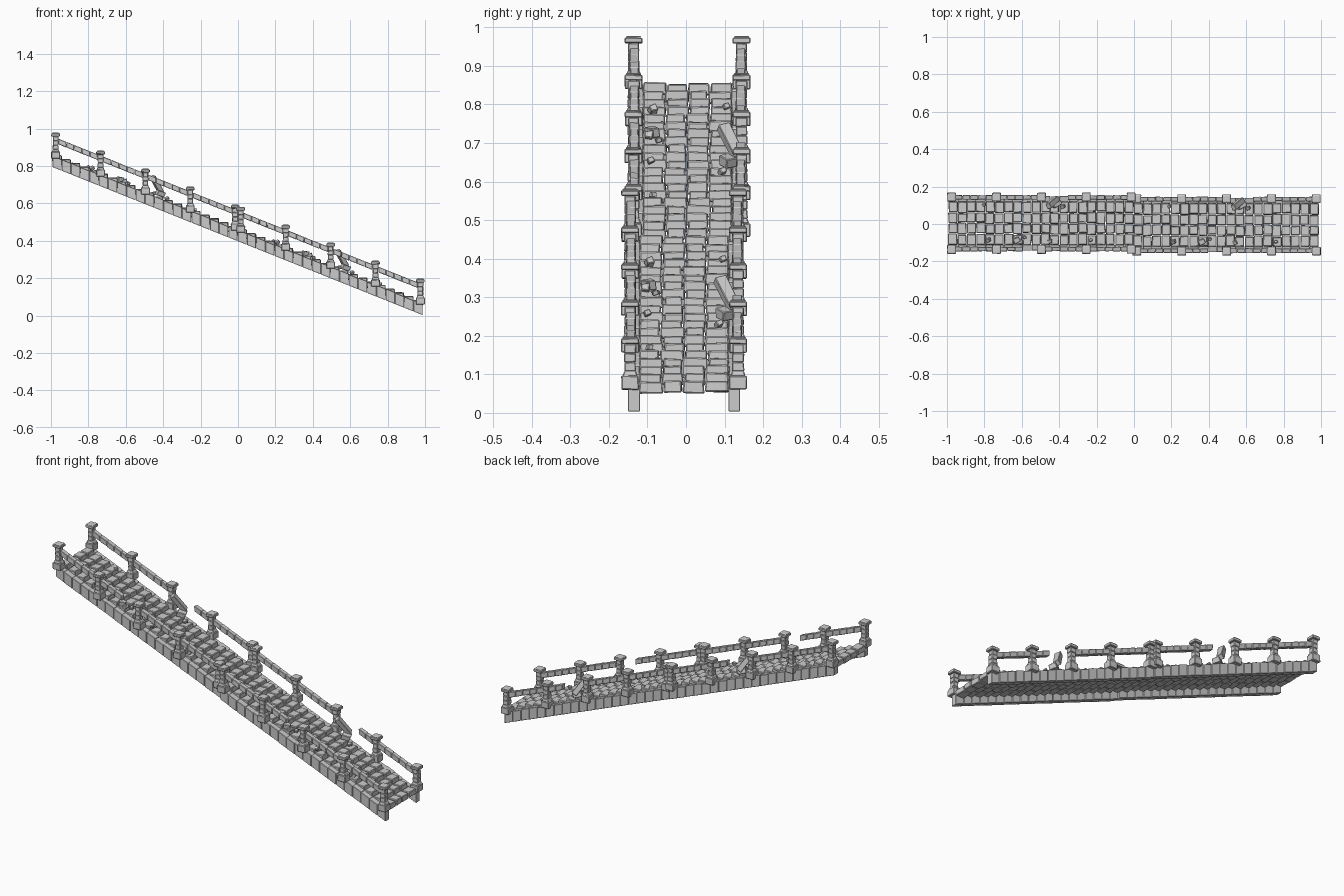
import bpy, bmesh, random
from mathutils import Vector, Matrix, Euler

if "Cube" in bpy.data.objects:
    bpy.data.objects.remove(bpy.data.objects["Cube"])

SLOPE = -0.4


def block(bm, c, size, top=1.0, shear=0.0, rot=(0, 0, 0), jit=0.0):
    """Rough stone block: optional taper, shear along x, rotation and jitter."""
    r = Euler(rot).to_matrix()
    vs = bmesh.ops.create_cube(bm, size=1)["verts"]
    for v in vs:
        k = top if v.co.z > 0 else 1.0
        p = Vector((v.co.x * size[0] * k, v.co.y * size[1] * k, v.co.z * size[2]))
        p.z += shear * p.x
        p += Vector([random.uniform(-jit, jit) for _ in range(3)])
        v.co = r @ p + Vector(c)


def finish(bm, name, bevel):
    me = bpy.data.meshes.new(name)
    bm.to_mesh(me)
    bm.free()
    ob = bpy.data.objects.new(name, me)
    bpy.context.collection.objects.link(ob)
    if bevel:
        m = ob.modifiers.new("chipped_edges", "BEVEL")
        m.width = bevel
        m.segments = 1
        m.limit_method = 'ANGLE'
    return ob


def stringers(dx, dy, dz):
    bm = bmesh.new()
    n, x0, length = 20, -0.992, 0.99
    w = length / n
    for side in (-1, 1):
        for i in range(n):
            x = x0 + (i + 0.5) * w
            h = 0.060 + random.uniform(-0.002, 0.002)
            bottom = 0.398 + SLOPE * x
            block(bm, (x + dx, side * 0.130 + dy, bottom + h / 2 + dz),
                  (w - 0.0015, 0.030 + random.uniform(-0.002, 0.003), h), shear=SLOPE)
    return bm


def treads(dx, dy, dz):
    bm = bmesh.new()
    for i in range(20):
        x = -0.968 + 0.0495 * i
        z = 0.855 - 0.0198 * i
        # four stones per step with uneven joints
        cuts = [-0.117] + [c + random.uniform(-0.006, 0.006)
                           for c in (-0.058, 0, 0.058)] + [0.117]
        for a, b in zip(cuts, cuts[1:]):
            h = 0.031 + random.uniform(-0.002, 0.002)
            block(bm, (x + dx + random.uniform(-0.002, 0.002), (a + b) / 2 + dy,
                       z - 0.0155 + random.uniform(-0.002, 0.002) + dz),
                  (0.049, b - a - 0.002, h), top=0.96, jit=0.0015)
    return bm


POST_X = [-0.975 + 0.24 * i for i in range(5)]


def posts(dx, dy, dz):
    bm = bmesh.new()
    for side in (-1, 1):
        y = side * 0.140 + dy
        for px in POST_X:
            x, t = px + dx, 0.588 + SLOPE * px + dz
            # plinth, flared foot, stacked shaft, cap
            block(bm, (x, y, t - 0.120), (0.046, 0.046, 0.036), jit=0.001)
            block(bm, (x, y, t - 0.096), (0.042, 0.040, 0.014), top=0.75)
            for k in range(3):
                s = 0.030 + random.uniform(-0.002, 0.002)
                block(bm, (x, y, t - 0.0785 + 0.0235 * k), (s, s, 0.024), jit=0.0008)
            block(bm, (x, y, t - 0.012), (0.046, 0.046, 0.015), jit=0.0008)
            block(bm, (x, y, t - 0.0022), (0.044, 0.044, 0.0045), top=0.8)
    return bm


def rails(dx, dy, dz):
    bm = bmesh.new()
    # bays with missing stones: front side bay 2, back side bay 3
    missing = {(-1, 1): (3, 4), (1, 2): (0, 1, 2)}
    w = 0.21 / 5
    for side in (-1, 1):
        for bay in range(4):
            for k in range(5):
                if k in missing.get((side, bay), ()):
                    continue
                x = POST_X[bay] + 0.015 + (k + 0.5) * w
                block(bm, (x + dx, side * 0.138 + dy, 0.547 + SLOPE * x + dz),
                      (w - 0.001, 0.024 + random.uniform(-0.002, 0.002), 0.029),
                      shear=SLOPE, jit=0.0008)
    return bm


def rubble(dx, dy, dz):
    bm = bmesh.new()
    # fallen rail slab leaning by the gap, then loose stones
    block(bm, (-0.435 + dx, 0.112 + dy, 0.703 + dz), (0.028, 0.030, 0.105),
          rot=(0.25, -0.6, 0.3), jit=0.002)
    block(bm, (-0.415 + dx, 0.108 + dy, 0.655 + dz), (0.045, 0.035, 0.028),
          rot=(0.2, 0.3, 0.5), jit=0.003)
    for x, y, s in ((-0.78, -0.09, 0.020), (-0.63, -0.092, 0.028), (-0.605, -0.100, 0.022),
                    (-0.585, -0.075, 0.014), (-0.45, -0.095, 0.018), (-0.38, 0.09, 0.018),
                    (-0.23, -0.09, 0.016), (-0.80, 0.10, 0.016)):
        block(bm, (x + dx, y + dy, 0.468 + SLOPE * x + s * 0.35 + dz), (s * 1.2, s, s * 0.9),
              rot=[random.uniform(-0.5, 0.5) for _ in range(3)], jit=0.002)
    return bm


# Two identical flights, the lower one shifted down the slope
PARTS = (("side_stringers", stringers, 0.0015), ("stone_treads", treads, 0.003),
         ("posts", posts, 0.0025), ("handrails", rails, 0.002),
         ("rubble", rubble, 0.002))
for flight, off in (("upper", (0, 0.004, 0)), ("lower", (0.99, -0.005, -0.396))):
    random.seed(7)
    for name, make, bevel in PARTS:
        finish(make(*off), f"{flight}_{name}", bevel)
